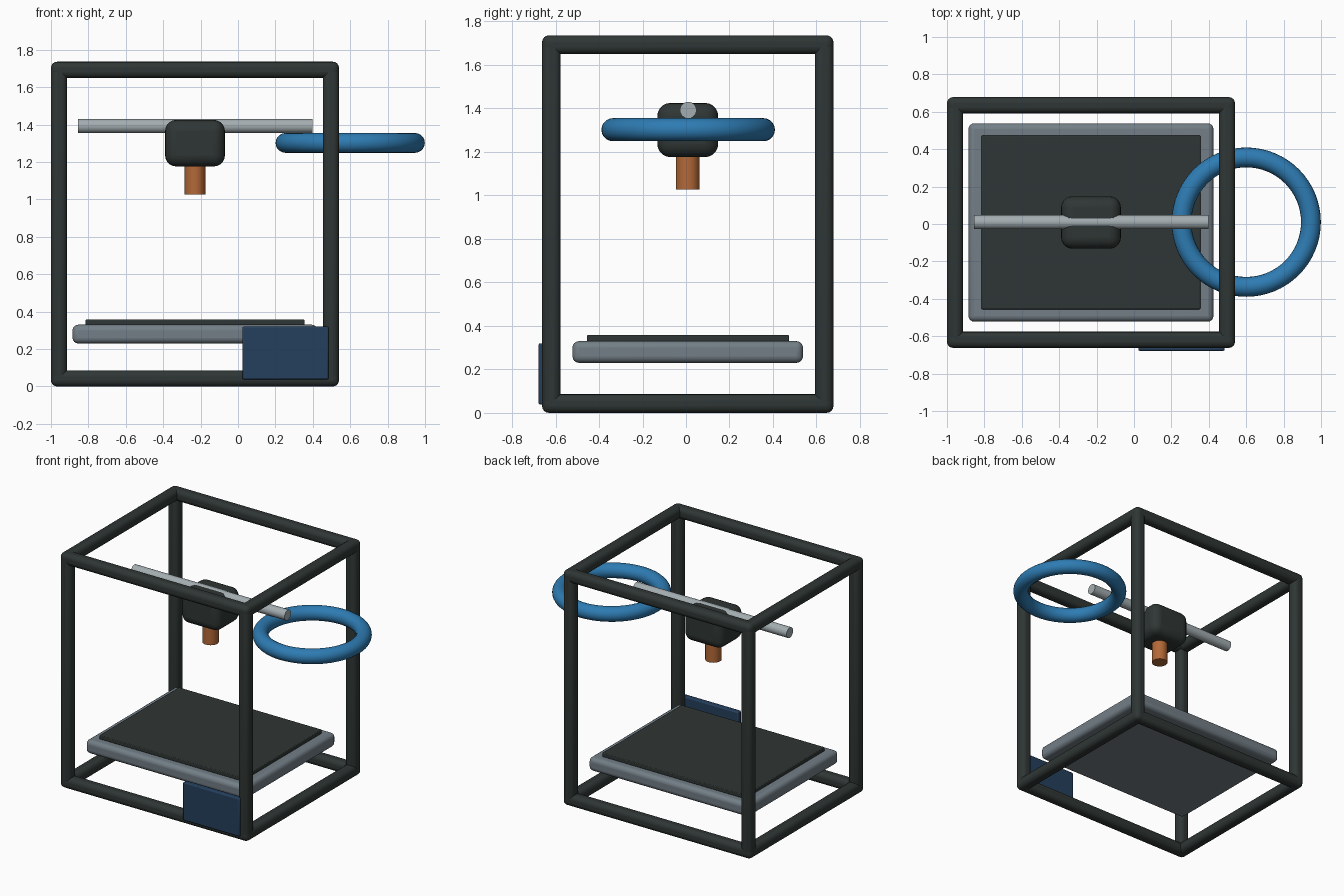
import bpy
from math import pi, radians

if "Cube" in bpy.data.objects:
    bpy.data.objects.remove(bpy.data.objects["Cube"], do_unlink=True)


def material(name, r, g, b):
    mat = bpy.data.materials.new(name)
    mat.use_nodes = True
    mat.diffuse_color = (r, g, b, 1)
    mat.node_tree.nodes["Principled BSDF"].inputs["Base Color"].default_value = (r, g, b, 1)
    return mat


charcoal = material("charcoal", 0.028, 0.037, 0.035)
grey = material("slate grey", 0.17, 0.21, 0.24)
steel = material("light steel", 0.37, 0.42, 0.44)
copper = material("copper", 0.45, 0.14, 0.04)
blue = material("filament blue", 0.027, 0.2, 0.45)
navy = material("navy", 0.018, 0.05, 0.11)


def finish(name, mat):
    obj = bpy.context.object
    obj.name = obj.data.name = name
    obj.data.materials.append(mat)
    bpy.ops.object.shade_smooth_by_angle(angle=radians(35))
    return obj


def box(name, xs, ys, zs, bevel, mat, segments=4):
    """Rounded box filling the given x, y and z ranges."""
    spans = (xs, ys, zs)
    bpy.ops.mesh.primitive_cube_add(size=1, location=[(a + b) / 2 for a, b in spans])
    bpy.context.object.scale = [b - a for a, b in spans]
    bpy.ops.object.transform_apply(location=False, rotation=False, scale=True)
    obj = finish(name, mat)
    mod = obj.modifiers.new("Rounded edges", "BEVEL")
    mod.width = bevel
    mod.segments = segments
    return obj


def cylinder(name, radius, depth, location, mat, rotation=(0, 0, 0)):
    bpy.ops.mesh.primitive_cylinder_add(vertices=32, radius=radius, depth=depth,
                                        location=location, rotation=rotation)
    return finish(name, mat)


# Open frame: four bars along each axis
BAR = 0.086
frame = {"x": (-1.0, 0.54), "y": (-0.662, 0.678), "z": (0.0, 1.736)}


def ends(axis):
    low, high = frame[axis]
    return (("low", (low, low + BAR)), ("high", (high - BAR, high)))


for axis in "xyz":
    u, v = [a for a in "xyz" if a != axis]
    for u_name, u_span in ends(u):
        for v_name, v_span in ends(v):
            span = {axis: frame[axis], u: u_span, v: v_span}
            box(f"frame_bar_{axis}_{u_name}_{v_name}", span["x"], span["y"], span["z"],
                0.032, charcoal)

# Print bed and its build sheet
box("bed", (-0.885, 0.425), (-0.522, 0.538), (0.23, 0.33), 0.03, grey)
box("build_sheet", (-0.815, 0.355), (-0.456, 0.474), (0.328, 0.358), 0.005, charcoal, 2)

# Gantry rod, print head and nozzle
cylinder("gantry_rod", 0.038, 1.255, (-0.228, 0.01, 1.392), steel, (0, pi / 2, 0))
box("print_head", (-0.39, -0.07), (-0.132, 0.148), (1.176, 1.425), 0.06, charcoal, 5)
cylinder("nozzle", 0.055, 0.2, (-0.23, 0.008, 1.127), copper)

# Filament ring
bpy.ops.mesh.primitive_torus_add(major_radius=0.346, minor_radius=0.053, major_segments=64,
                                 minor_segments=20, location=(0.6, 0.01, 1.302))
finish("filament_ring", blue)

# Control panel on the front
box("control_panel", (0.023, 0.485), (-0.678, -0.638), (0.038, 0.32), 0.008, navy, 2)
